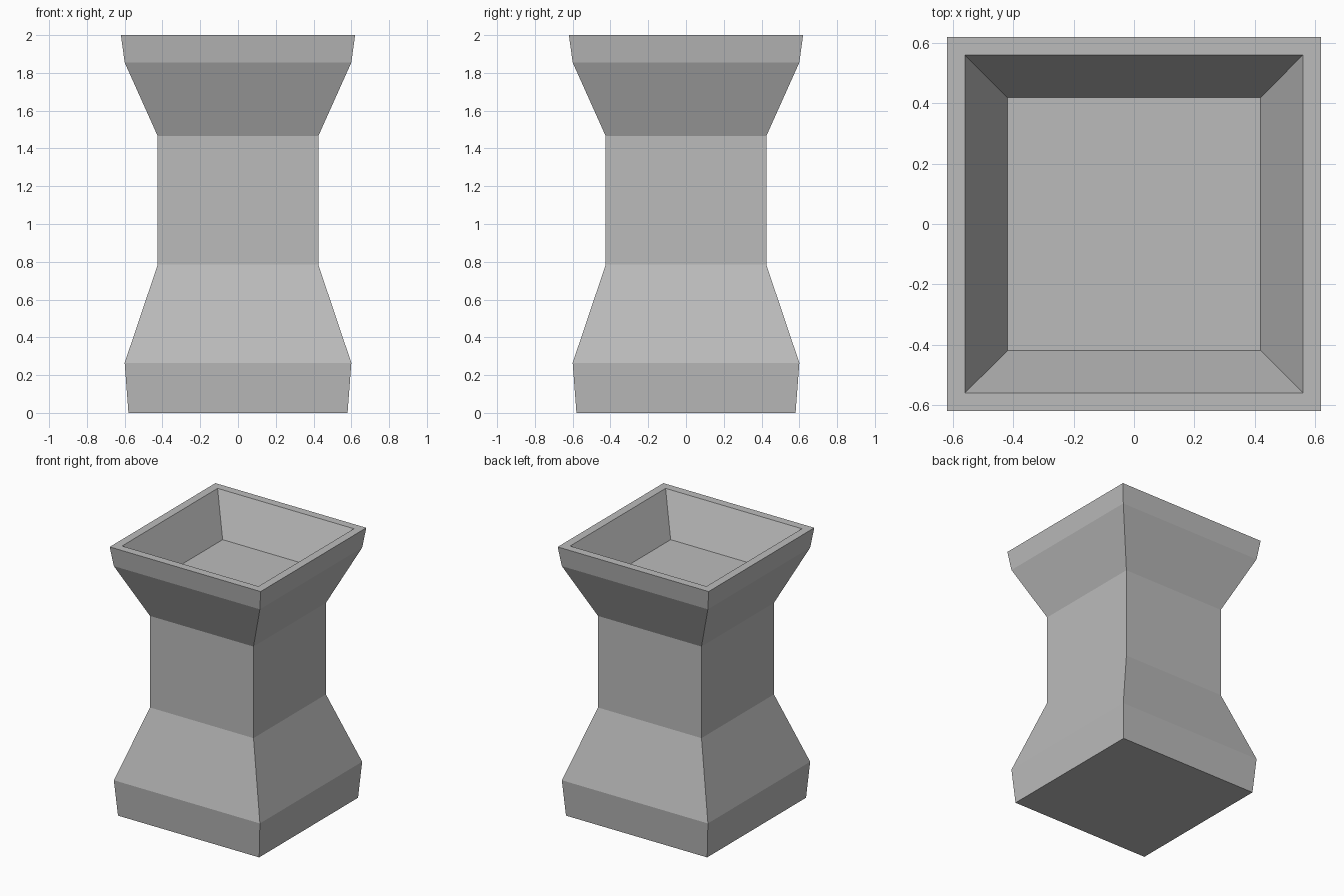
import bpy
import bmesh

cube = bpy.data.objects.get("Cube")
if cube:
    bpy.data.objects.remove(cube, do_unlink=True)

# Stone colour
stone = bpy.data.materials.new("grey stone")
stone.use_nodes = True
grey = (0.5, 0.5, 0.5, 1.0)
stone.diffuse_color = grey
stone.node_tree.nodes["Principled BSDF"].inputs["Base Color"].default_value = grey

# Half width and height, from the foot up the outside and down into the basin
profile = [
    (0.58, 0.0), (0.60, 0.265), (0.425, 0.785), (0.425, 1.465),
    (0.60, 1.855), (0.62, 2.0), (0.56, 2.0), (0.42, 1.71),
]


def square_ring(bm, half, z):
    corners = [(-1, -1), (1, -1), (1, 1), (-1, 1)]
    return [bm.verts.new((x * half, y * half, z)) for x, y in corners]


# Square pedestal with a hollow top
bm = bmesh.new()
rings = [square_ring(bm, half, z) for half, z in profile]
for low, high in zip(rings, rings[1:]):
    for i in range(4):
        j = (i + 1) % 4
        bm.faces.new((low[i], low[j], high[j], high[i]))
bm.faces.new(rings[0][::-1])
bm.faces.new(rings[-1])
bmesh.ops.recalc_face_normals(bm, faces=bm.faces)

mesh = bpy.data.meshes.new("pedestal_planter")
bm.to_mesh(mesh)
bm.free()
mesh.materials.append(stone)
planter = bpy.data.objects.new("pedestal_planter", mesh)
bpy.context.collection.objects.link(planter)
